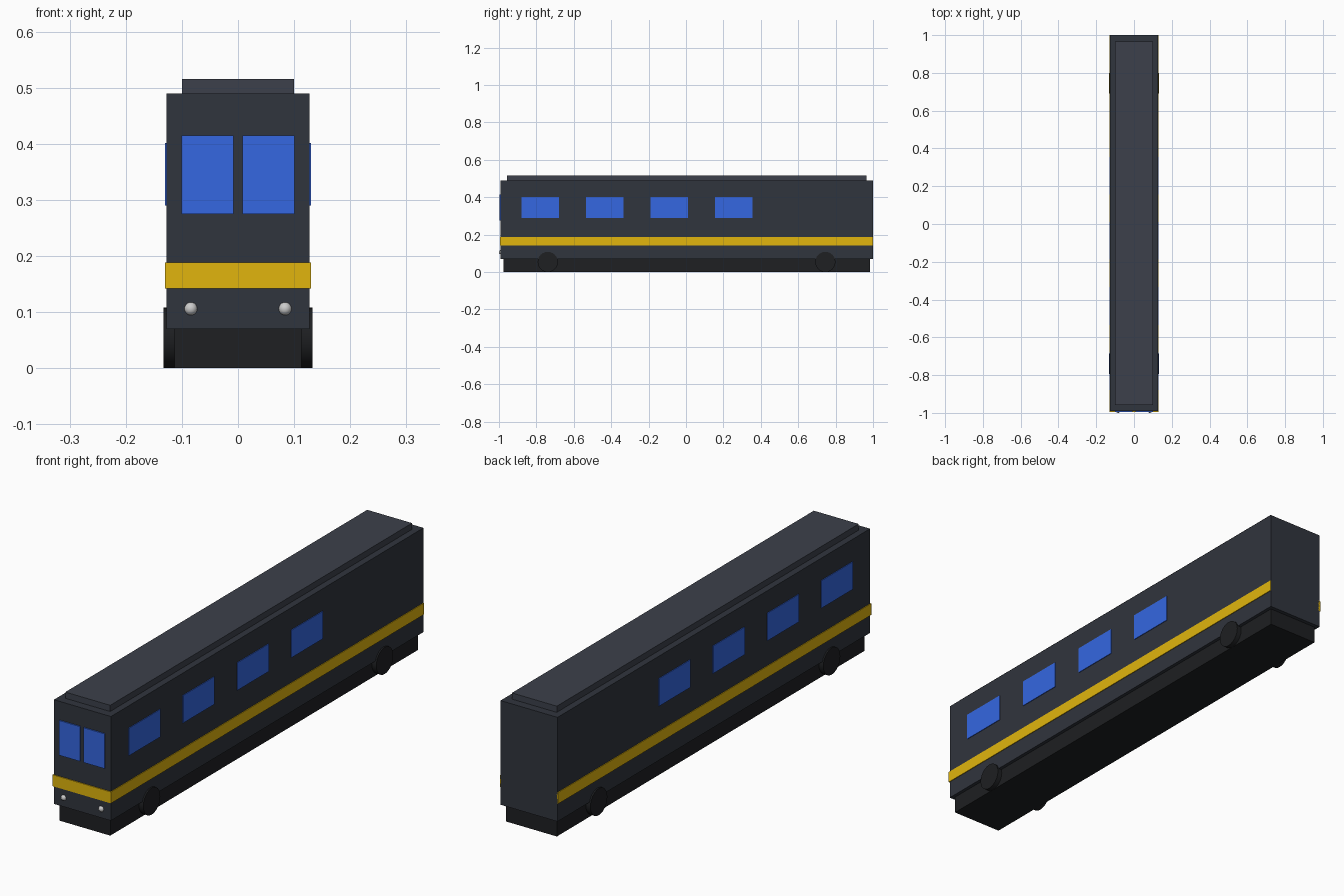
import bpy
from math import pi

if "Cube" in bpy.data.objects:
    bpy.data.objects.remove(bpy.data.objects["Cube"])


def material(name, rgb):
    m = bpy.data.materials.new(name)
    m.diffuse_color = (*rgb, 1)
    m.use_nodes = True
    m.node_tree.nodes["Principled BSDF"].inputs["Base Color"].default_value = m.diffuse_color
    return m


BODY = material("body_paint", (0.030, 0.035, 0.047))
ROOF = material("roof_paint", (0.045, 0.051, 0.070))
DARK = material("underbody_black", (0.013, 0.014, 0.016))
GLASS = material("window_blue", (0.035, 0.135, 0.75))
YELLOW = material("stripe_yellow", (0.75, 0.46, 0.004))


def box(name, x, y, z, mat):
    """Box given by its (low, high) extents on each axis."""
    spans = (x, y, z)
    bpy.ops.mesh.primitive_cube_add(size=1, location=[(a + b) / 2 for a, b in spans])
    o = bpy.context.object
    o.name = name
    o.scale = [b - a for a, b in spans]
    bpy.ops.object.transform_apply(location=False, rotation=False, scale=True)
    o.data.materials.append(mat)
    return o


# Main shell, roof cap and undercarriage
box("body", (-0.127, 0.127), (-0.991, 1.0), (0.07, 0.49), BODY)
box("roof_cap", (-0.10, 0.10), (-0.957, 0.966), (0.48, 0.515), ROOF)
box("undercarriage", (-0.113, 0.113), (-0.975, 0.984), (0.0, 0.08), DARK)

# Stripe across the nose
box("front_stripe", (-0.13, 0.13), (-0.995, -0.985), (0.142, 0.188), YELLOW)

for side, s in (("right", 1), ("left", -1)):
    def span(a, b):
        return tuple(sorted((s * a, s * b)))

    # Side stripe
    box(f"{side}_stripe", span(0.122, 0.13), (-0.991, 1.0), (0.142, 0.188), YELLOW)

    # Side windows, grouped towards the front
    for i in range(4):
        y = -0.879 + i * 0.345
        box(f"{side}_window_{i + 1}", span(0.122, 0.13), (y, y + 0.2), (0.29, 0.401), GLASS)

    # Windscreen pane
    box(f"{side}_windscreen", span(0.008, 0.101), (-0.996, -0.985), (0.275, 0.415), GLASS)

    # Headlight
    bpy.ops.mesh.primitive_uv_sphere_add(segments=16, ring_count=10, radius=0.012,
                                         location=(s * 0.084, -0.988, 0.106))
    bpy.context.object.name = f"{side}_headlight"
    bpy.ops.object.shade_smooth()

    # Wheels
    for end, y in (("front", -0.739), ("rear", 0.745)):
        bpy.ops.mesh.primitive_cylinder_add(vertices=24, radius=0.054, depth=0.04,
                                            location=(s * 0.113, y, 0.054),
                                            rotation=(0, pi / 2, 0))
        wheel = bpy.context.object
        wheel.name = f"{side}_{end}_wheel"
        wheel.data.materials.append(DARK)
        bpy.ops.object.shade_smooth_by_angle()
